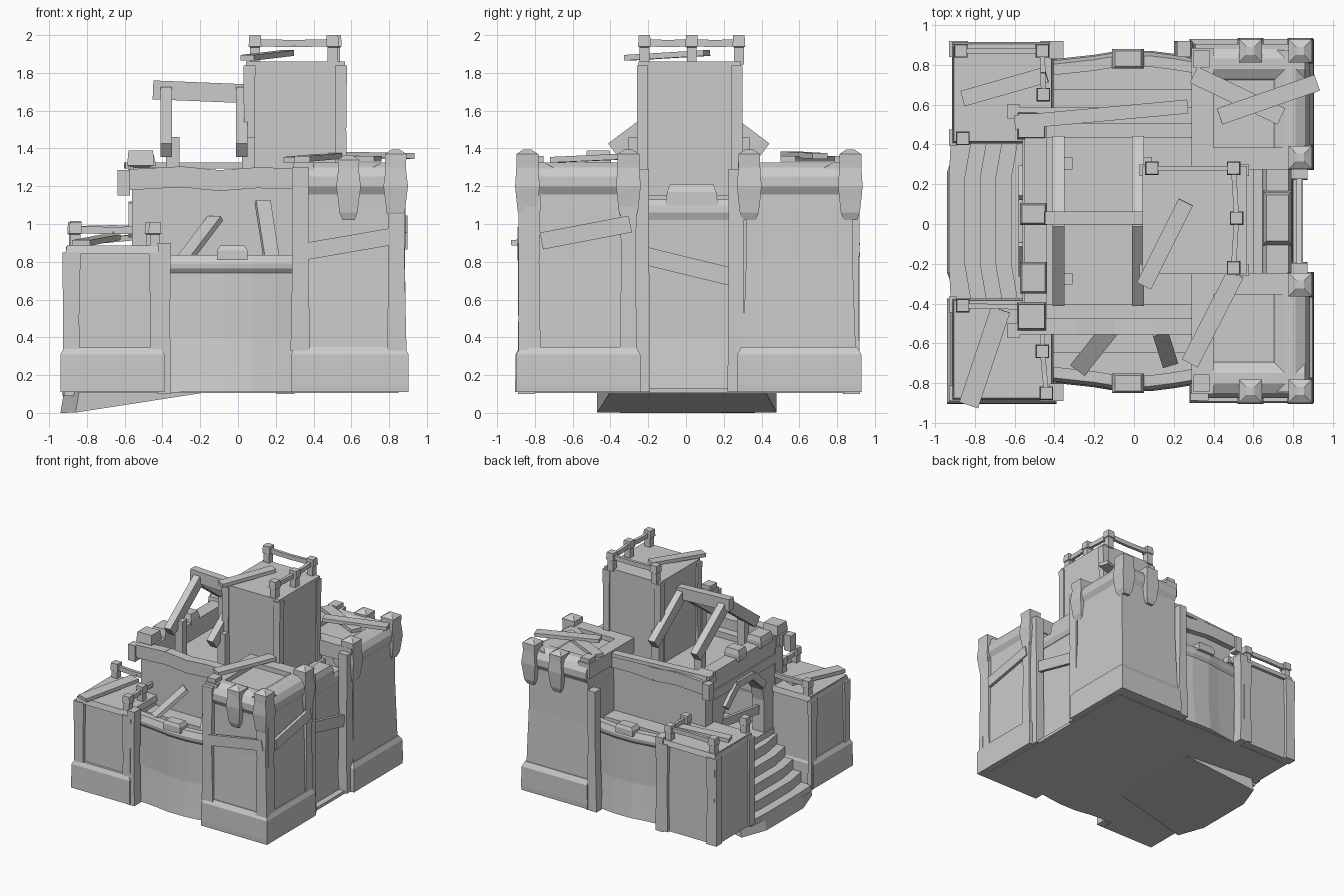
import bpy, bmesh
from mathutils import Vector
from math import sin, cos, pi

YC = 0.015  # the fort mirrors about this y


def loft(name, rings):
    bm = bmesh.new()
    R = [[bm.verts.new(p) for p in r] for r in rings]
    n = len(R[0])
    for a, b in zip(R, R[1:]):
        for i in range(n):
            bm.faces.new((a[i], a[(i + 1) % n], b[(i + 1) % n], b[i]))
    bm.faces.new(R[0][::-1])
    bm.faces.new(R[-1])
    bmesh.ops.recalc_face_normals(bm, faces=bm.faces)
    me = bpy.data.meshes.new(name)
    bm.to_mesh(me)
    bm.free()
    ob = bpy.data.objects.new(name, me)
    bpy.context.collection.objects.link(ob)
    return ob


def stack(name, cx, cy, levels):
    """Stacked rectangles: (z, half x, half y)."""
    return loft(name, [[(cx - a, cy - b, z), (cx + a, cy - b, z), (cx + a, cy + b, z), (cx - a, cy + b, z)]
                       for z, a, b in levels])


def box(name, x0, x1, y0, y1, z0, z1):
    a, b = abs(x1 - x0) / 2, abs(y1 - y0) / 2
    return stack(name, (x0 + x1) / 2, (y0 + y1) / 2, [(z0, a, b), (z1, a, b)])


def beam(name, p, q, w, h, n=4):
    """Bar from p to q, w wide and h high, with n sides."""
    p, q = Vector(p), Vector(q)
    d = (q - p).normalized()
    s = d.cross(Vector((0, 0, 1)))
    s = s.normalized() if s.length > 0.05 else Vector((1, 0, 0))
    u = s.cross(d)
    k = 0.5 / cos(pi / n)
    ang = [2 * pi * (i + 0.5) / n for i in range(n)]
    return loft(name, [[c + s * w * k * cos(t) + u * h * k * sin(t) for t in ang] for c in (p, q)])


def rail(name, pts, z, sag=0.0):
    """Posts joined by crooked rails."""
    for x, y in pts:
        stack(name + "_post", x, y, [(z - 0.02, .026, .026), (z + .07, .026, .026),
                                     (z + .075, .034, .034), (z + .135, .03, .03)])
    for a, b in zip(pts, pts[1:]):
        m = ((a[0] + b[0]) / 2, (a[1] + b[1]) / 2, z + .09 - sag)
        beam(name + "_bar", (*a, z + .095), m, .025, .038)
        beam(name + "_bar", m, (*b, z + .095), .025, .038)


for s, side in ((-1, "front"), (1, "back")):
    Y = lambda d: YC + s * d
    # tall right towers
    n = side + "_tall_tower"
    stack(n, .585, Y(.585), [(.11, .29, .31), (.35, .29, .298), (.8, .28, .282), (1.1, .278, .28),
                             (1.2, .275, .28), (1.285, .275, .28)])
    stack(n + "_skirt", .592, Y(.585), [(.11, .31, .328), (.15, .312, .33), (.31, .31, .328), (.35, .292, .305)])
    box(n + "_inner_wall", .29, .88, Y(.26), Y(.37), 1.2, 1.325)
    box(n + "_left_wall", .29, .40, Y(.26), Y(.87), 1.2, 1.325)
    beam(n + "_outer_band", (.31, Y(.79), 1.225), (.86, Y(.79), 1.225), .20, .20, 12)
    beam(n + "_right_band", (.785, Y(.27), 1.225), (.785, Y(.86), 1.225), .20, .20, 12)
    for x, d, top in ((.835, .855, 1.395), (.585, .855, 1.365), (.835, .32, 1.395)):
        stack(n + "_merlon", x, Y(d), [(1.02, .03, .035), (1.06, .048, .05), (1.13, .056, .058), (1.2, .065, .065),
                                       (1.3, .053, .058), (top - .025, .058, .058), (top, .02, .02)])
    box(n + "_small_merlon", .30, .38, Y(.77), Y(.86), 1.3, 1.36)
    if s < 0:
        for x in (.33, .84):
            stack(n + "_post", x, Y(.88), [(.33, .052, .022), (.8, .042, .022), (1.3, .045, .022)])
        for d in (.32, .83):
            stack(n + "_side_post", .865, Y(d), [(.33, .022, .045), (.8, .02, .038), (1.15, .022, .045)])
        beam(n + "_face_plank", (.33, Y(.895), .85), (.85, Y(.895), .94), .025, .09)
        beam(n + "_right_plank", (.885, Y(.31), 1.0), (.885, Y(.78), .91), .025, .09)
    stack(n + "_gap_post", .83, Y(.25), [(.11, .042, .045), (.8, .037, .04), (1.29, .042, .04)])

    # low left towers
    n = side + "_low_tower"
    stack(n, -.665, Y(.64), [(.11, .25, .24), (.84, .245, .235), (.88, .245, .235)])
    stack(n + "_cap", -.66, Y(.645), [(.84, .255, .255), (.885, .245, .245)])
    for x in (-.875, -.43):
        stack(n + "_post", x, Y(.885), [(.11, .04, .02), (.5, .034, .018), (.85, .042, .02)])
    for d in (.42, .865):
        stack(n + "_left_post", -.91, Y(d), [(.11, .02, .04), (.5, .016, .034), (.85, .02, .04)])
    stack(n + "_wall_post", -.39, Y(.86), [(.1, .035, .045), (.5, .03, .04), (.9, .035, .045)])

    # curved outer wall with its walkway and parapet
    n = side + "_curtain_wall"
    bow = ((-.43, .80), (-.2, .825), (-.08, .845), (.08, .845), (.2, .83), (.32, .81))
    arc = lambda off, inner, z: [(x, Y(d + off), z) for x, d in bow] + \
        [(x, Y(inner if inner < .5 else d - .07), z) for x, d in bow[::-1]]
    loft(n, [arc(.01, .4, .11), arc(0, .4, .2), arc(-.02, .4, .4), arc(-.02, .4, .77)])
    loft(n + "_parapet", [arc(-.02, .7, .74), arc(0, .7, .765), arc(.003, .7, .79), arc(-.015, .7, .835)])
    stack(n + "_merlon", -.03, Y(.815), [(.81, .08, .05), (.86, .08, .05), (.885, .065, .04)])
    box(n + "_step", -.43, .3, Y(.5), Y(.66), .7, .80)

    # keep side walls and top beams
    n = side + "_keep"
    box(n + "_wall", -.56, .58, Y(.42), Y(.52), .11, 1.2)
    top = [(-.57, 1.235), (-.3, 1.25), (-.1, 1.23), (.1, 1.245), (.29, 1.24)]
    for a, b in zip(top, top[1:]):
        beam(n + "_top_beam", (a[0] - .003, Y(.53), a[1]), (b[0] + .003, Y(.53), b[1]), .08, .11)
    h = 1.39 if s < 0 else 1.325
    stack(n + "_corner_post", -.515, Y(.48), [(.5, .04, .04), (h - .09, .04, .04), (h - .08, .072, .07), (h, .065, .06)])
    beam(n + "_beam_end", (-.605, Y(.55), 1.15), (-.605, Y(.55), 1.285), .065, .07)
    # roof frame legs on the keep
    for x in (-.38, .02):
        beam("roof_frame_leg", (x, Y(.40), 1.39), (x, Y(.0), 1.69), .06, .09)
        box("roof_frame_stub", x, x + .07, Y(.26), Y(.32), 1.1, 1.46)

# front details: low tower skirt, back wall posts
stack("front_low_tower_skirt", -.665, -.64, [(.11, .275, .265), (.31, .275, .262), (.345, .255, .245)])
stack("back_wall_post", .25, .88, [(.1, .05, .04), (.6, .035, .035), (1.12, .035, .04)])

# keep core and hollow entrance
box("keep_core", -.1, .6, -.46, .5, .11, 1.15)
box("keep_roof", -.56, -.08, -.46, .5, 1.07, 1.15)
box("keep_base", -.56, -.08, -.46, .5, .11, .53)
arch = [(YC + .28 * cos(t * pi / 8), .80 + .26 * sin(t * pi / 8)) for t in range(9)]
outline = [(-.48, .4), (-.48, 1.3), (.51, 1.3), (.51, .4), (YC + .28, .4)] + arch + [(YC - .28, .4)]
loft("keep_gate_wall", [[(x, y, z) for y, z in outline] for x in (-.55, -.44)])
for a, b in zip(arch[1::2], arch[3::2]):
    beam("arch_trim", (-.56, a[0], a[1] + .05), (-.56, b[0], b[1] + .05), .04, .06)
beam("gate_plank", (-.5, -.25, .72), (-.5, .3, .8), .03, .07)
for y, w in ((-.27, .08), (.05, .055)):
    stack("gate_merlon", -.505, y, [(1.28, .068, w), (1.33, .068, w), (1.37, .058, w - .01)])

# entrance stairs and the ramp under them
for i in range(5):
    x, z = -.93 + .078 * i, .14 + .085 * i
    k = .01 if i == 0 else .035
    pts = [(x + k, -.40), (x, -.2), (x, .23), (x + k, .43), (-.44, .43), (-.44, -.40)]
    loft("stair_step", [[(px, py, h) for px, py in pts] for h in (.09, z)])
ramp = [(-.15, -.40), (-.15, .42), (-.86, .48), (-.94, .26), (-.94, -.24), (-.86, -.47)]
loft("stair_ramp", [[(x, y, max(0, (x + .87) * .155)) for x, y in ramp],
                    [(x + (.02 if x < -.5 else 0), y, .12) for x, y in ramp]])
box("floor_slab", -.85, .85, -.8, .83, .105, .13)

# right wall between the tall towers
stack("right_wall", .54, YC, [(.12, .26, .27), (.4, .235, .27), (1.06, .235, .27)])
stack("right_parapet", .72, YC, [(1.02, .06, .27), (1.06, .075, .27), (1.1, .07, .27), (1.13, .055, .27)])
stack("right_merlon", .72, .03, [(1.1, .07, .14), (1.17, .07, .13), (1.21, .055, .115)])
beam("right_wall_plank", (.83, -.21, .83), (.83, .24, .72), .03, .095)

# upper tower with corner posts
stack("upper_tower", .305, .02, [(1.1, .255, .262), (1.86, .262, .272)])
for x in (.06, .545):
    for y in (-.23, .27):
        stack("upper_tower_post", x, y, [(1.12, .032, .03), (1.5, .028, .028), (1.84, .032, .03)])
rail("upper_tower_rail", [(.09, .28), (.5, .28), (.515, .03), (.5, -.22)], 1.865)

# ridge beam of the roof frame
beam("ridge_beam", (-.45, .03, 1.71), (.04, .03, 1.69), .065, .1)

# low tower rails
rail("front_low_rail", [(-.86, -.41), (-.46, -.42), (-.46, -.64), (-.44, -.85)], .875)
rail("back_low_rail", [(-.87, .87), (-.46, .87), (-.455, .65)], .875, -.01)
rail("back_low_stub", [(-.86, .43)], .88)

# loose planks: start, end, width
for p, q, w in (((.05, -.31, 1.88), (.26, .11, 1.905), .08),
                ((.28, -.70, 1.34), (.51, -.25, 1.36), .09),
                ((.30, .75, 1.345), (.74, .54, 1.345), .09),
                ((.43, .54, 1.37), (.92, .71, 1.36), .085),
                ((-.83, -.91, .90), (-.67, -.43, .93), .10),
                ((-.86, .63, .90), (-.44, .75, .94), .08),
                ((-.60, .51, 1.31), (.27, .59, 1.31), .07),
                ((-.28, -.73, .82), (-.12, -.53, 1.03), .09),
                ((.18, -.70, .80), (.13, -.54, 1.12), .08)):
    beam("loose_plank", p, q, w, .03)
